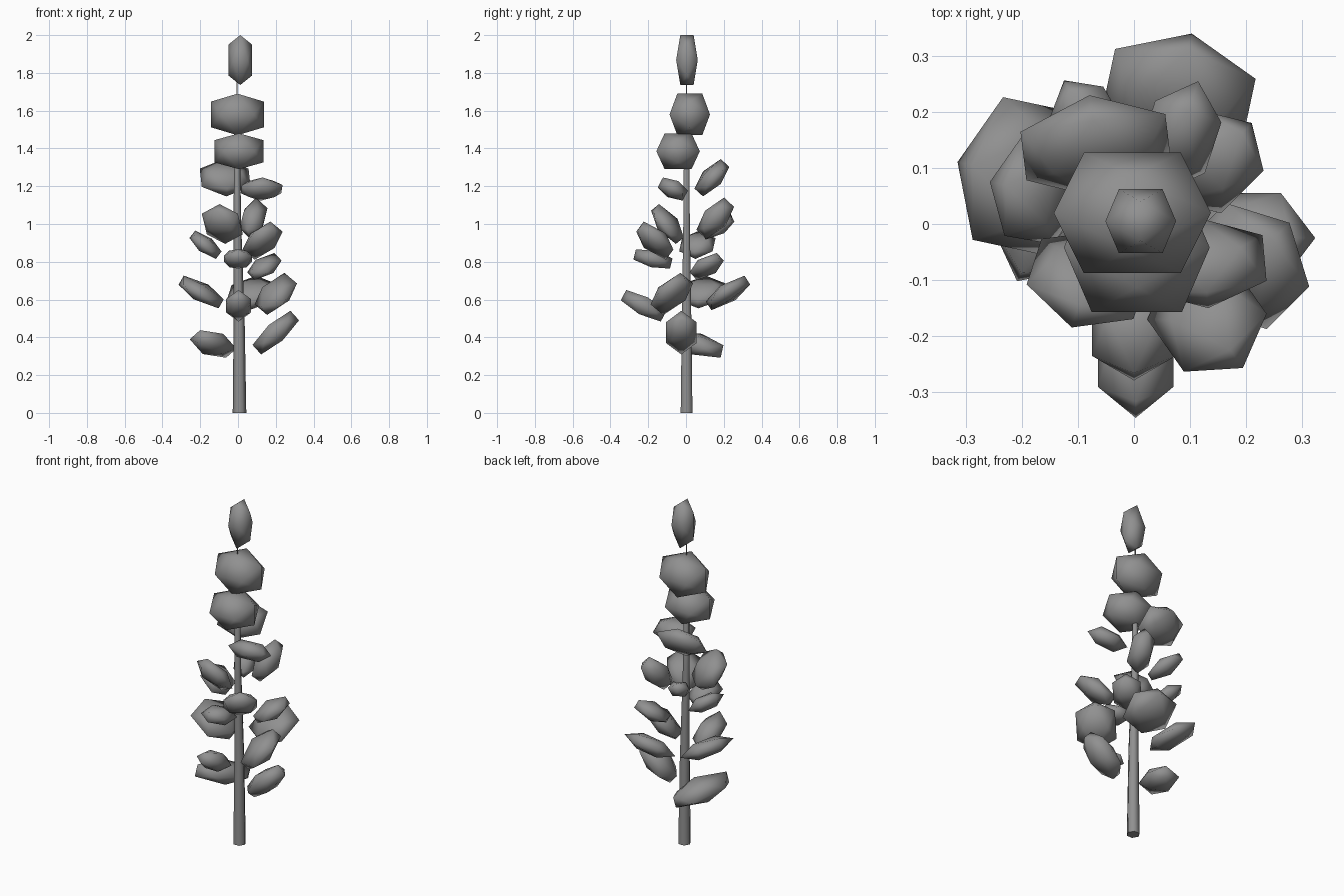
import bpy, bmesh, math
from mathutils import Matrix, Vector

if "Cube" in bpy.data.objects:
    bpy.data.objects.remove(bpy.data.objects["Cube"])

grey = bpy.data.materials.new("plain_grey")
grey.diffuse_color = (0.28, 0.28, 0.28, 1)
grey.use_nodes = True
grey.node_tree.nodes["Principled BSDF"].inputs["Base Color"].default_value = grey.diffuse_color


def finish(name, bm):
    bmesh.ops.recalc_face_normals(bm, faces=bm.faces)
    for f in bm.faces:
        f.smooth = True
    me = bpy.data.meshes.new(name)
    bm.to_mesh(me)
    bm.free()
    me.materials.append(grey)
    ob = bpy.data.objects.new(name, me)
    bpy.context.collection.objects.link(ob)
    return ob


def clump(name, centre, half, azimuth=0, tilt=0):
    """Twelve-point blob: half = (along azimuth, across, thick); tilt lifts the outer end."""
    bm = bmesh.new()
    g = 2 / (1 + math.sqrt(5))
    for s in (-1, 1):
        for t in (-1, 1):
            for p in ((0, s * g, t), (s * g, t, 0), (t, 0, s * g)):
                bm.verts.new([c * h for c, h in zip(p, half)])
    bmesh.ops.convex_hull(bm, input=bm.verts)
    m = (Matrix.Translation(Vector(centre))
         @ Matrix.Rotation(math.radians(azimuth), 4, 'Z')
         @ Matrix.Rotation(math.radians(-tilt), 4, 'Y'))
    bmesh.ops.transform(bm, matrix=m, verts=bm.verts)
    return finish(name, bm)


# Tapering six-sided trunk that thins to a twig: (x, y, z, radius)
bm = bmesh.new()
path = [(0.008, 0.003, 0, 0.036), (0.006, 0.003, 0.5, 0.029), (-0.003, 0.003, 1.0, 0.02),
        (-0.005, 0.003, 1.31, 0.017), (-0.005, 0.003, 1.34, 0.005), (-0.006, 0.003, 1.8, 0.003)]
rings = [[bm.verts.new((x + r * math.cos(i * math.pi / 3), y + r * math.sin(i * math.pi / 3), z))
          for i in range(6)] for x, y, z, r in path]
for lo, hi in zip(rings, rings[1:]):
    for i in range(6):
        j = (i + 1) % 6
        bm.faces.new((lo[i], lo[j], hi[j], hi[i]))
bm.faces.new(rings[0][::-1])
bm.faces.new(rings[-1])
trunk = finish("trunk", bm)
bpy.context.view_layer.objects.active = trunk
trunk.select_set(True)
bpy.ops.object.shade_smooth_by_angle(angle=math.radians(65))

# Crown clumps threaded on the twig
clump("crown_tip", (0.012, 0.005, 1.868), (0.063, 0.057, 0.132))
clump("crown_upper", (-0.003, 0.02, 1.58), (0.14, 0.107, 0.11))
clump("crown_lower", (0.005, -0.042, 1.385), (0.13, 0.115, 0.095))

# Leaf clumps around the trunk, top to bottom: centre, half sizes, azimuth, tilt
leaves = [
    ((-0.068, 0.137, 1.245), (0.105, 0.13, 0.05), 97, 48),
    ((0.125, -0.07, 1.185), (0.075, 0.108, 0.048), -85, 28),
    ((0.082, 0.155, 1.03), (0.115, 0.062, 0.06), 72, 48),
    ((-0.083, -0.098, 1.0), (0.112, 0.1, 0.045), -108, 52),
    ((-0.075, 0.17, 0.985), (0.1, 0.055, 0.038), 120, 28),
    ((0.13, -0.165, 0.912), (0.12, 0.09, 0.05), -55, 40),
    ((-0.172, 0.06, 0.89), (0.09, 0.09, 0.04), 170, 38),
    ((0, -0.175, 0.815), (0.1, 0.075, 0.045), -90, 14),
    ((0.14, 0.11, 0.775), (0.1, 0.075, 0.04), 45, 30),
    ((-0.195, 0.085, 0.64), (0.125, 0.13, 0.045), 168, 30),
    ((0.078, 0.222, 0.635), (0.125, 0.128, 0.045), 78, 33),
    ((0.2, -0.075, 0.63), (0.125, 0.105, 0.05), 45, 46),
    ((0.003, -0.225, 0.567), (0.12, 0.067, 0.05), -90, 28),
    ((0.2, -0.025, 0.425), (0.135, 0.08, 0.055), 0, 42),
    ((-0.132, 0.048, 0.365), (0.165, 0.088, 0.055), -117, 14),
]
for k, args in enumerate(leaves):
    clump(f"leaf_clump_{k + 1}", *args)
